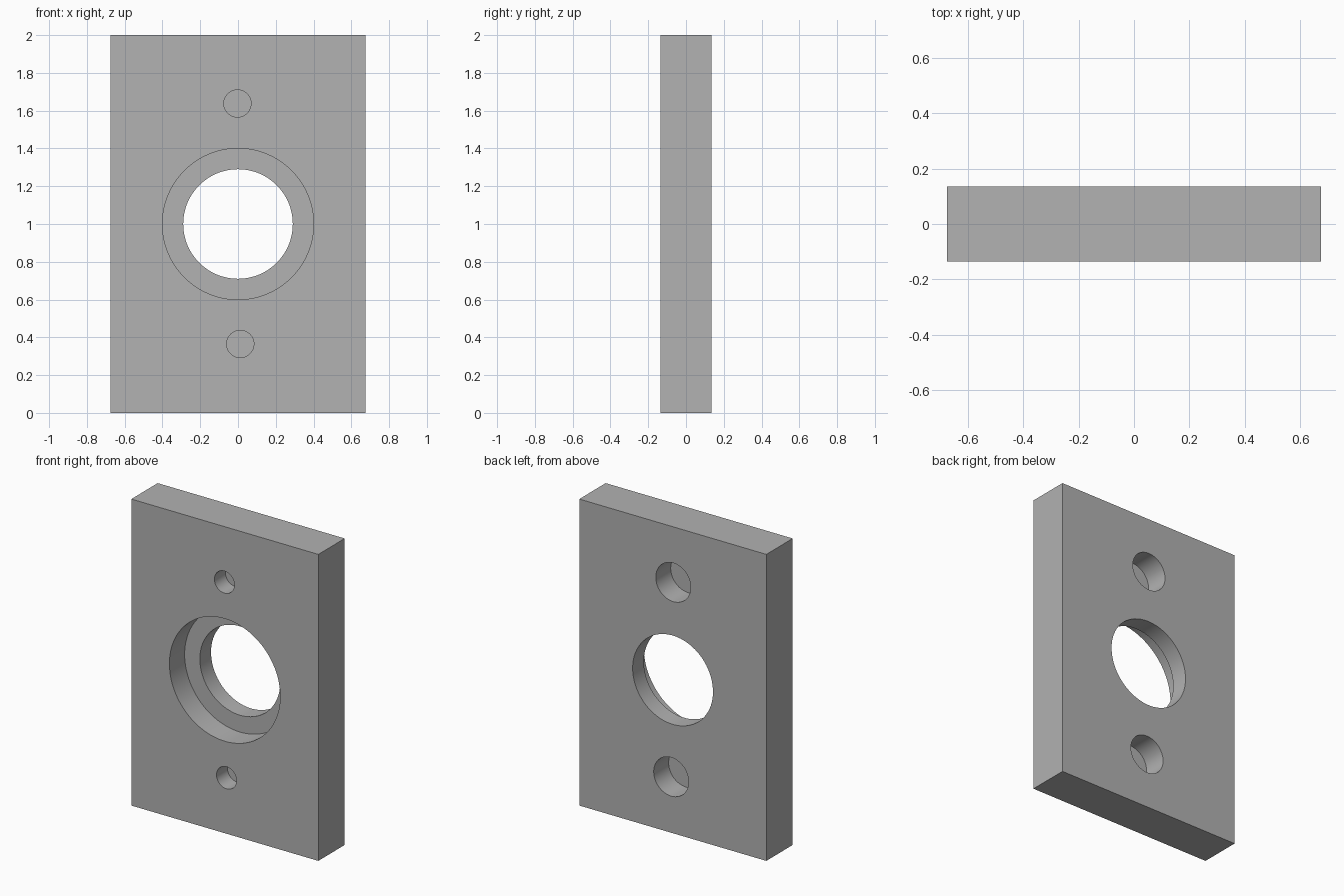
import bpy
import math

cube = bpy.data.objects.get("Cube")
if cube:
    bpy.data.objects.remove(cube, do_unlink=True)

WIDTH, DEPTH, HEIGHT = 1.35, 0.272, 2.0
FRONT, BACK = -DEPTH / 2, DEPTH / 2

grey = bpy.data.materials.new("plain grey")
grey.use_nodes = True
colour = (0.445, 0.445, 0.445, 1)
grey.diffuse_color = colour
grey.node_tree.nodes["Principled BSDF"].inputs["Base Color"].default_value = colour

# Rectangular plate
bpy.ops.mesh.primitive_cube_add(size=1, location=(0, 0, HEIGHT / 2))
plate = bpy.context.object
plate.name = "mounting_plate"
plate.scale = (WIDTH, DEPTH, HEIGHT)
bpy.ops.object.transform_apply(location=False, rotation=False, scale=True)
plate.data.materials.append(grey)


def drill(x, z, radius, y0, y1):
    """Cut a round hole through the plate from y0 to y1."""
    bpy.ops.mesh.primitive_cylinder_add(
        vertices=96, radius=radius, depth=y1 - y0,
        location=(x, (y0 + y1) / 2, z), rotation=(math.pi / 2, 0, 0))
    cutter = bpy.context.object
    cutter.name = "hole_cutter"
    cutter.hide_render = True
    cutter.data.materials.append(grey)
    cut = plate.modifiers.new("hole", 'BOOLEAN')
    cut.operation = 'DIFFERENCE'
    cut.solver = 'EXACT'
    cut.object = cutter
    bpy.ops.object.select_all(action='DESELECT')
    plate.select_set(True)
    bpy.context.view_layer.objects.active = plate
    bpy.ops.object.modifier_apply(modifier=cut.name)
    bpy.data.objects.remove(cutter, do_unlink=True)


# Central through hole with a wide front counterbore
drill(0, 1, 0.29, FRONT - 0.1, BACK + 0.1)
drill(0, 1, 0.40, FRONT - 0.1, FRONT + 0.157)

# Blind screw holes: narrow in front, wide behind, a thin web between
for x, z in ((-0.003, 1.638), (0.012, 0.365)):
    drill(x, z, 0.072, FRONT - 0.1, FRONT + 0.113)
    drill(x, z, 0.126, BACK - 0.154, BACK + 0.1)

bpy.ops.object.shade_smooth_by_angle(angle=math.radians(30))
